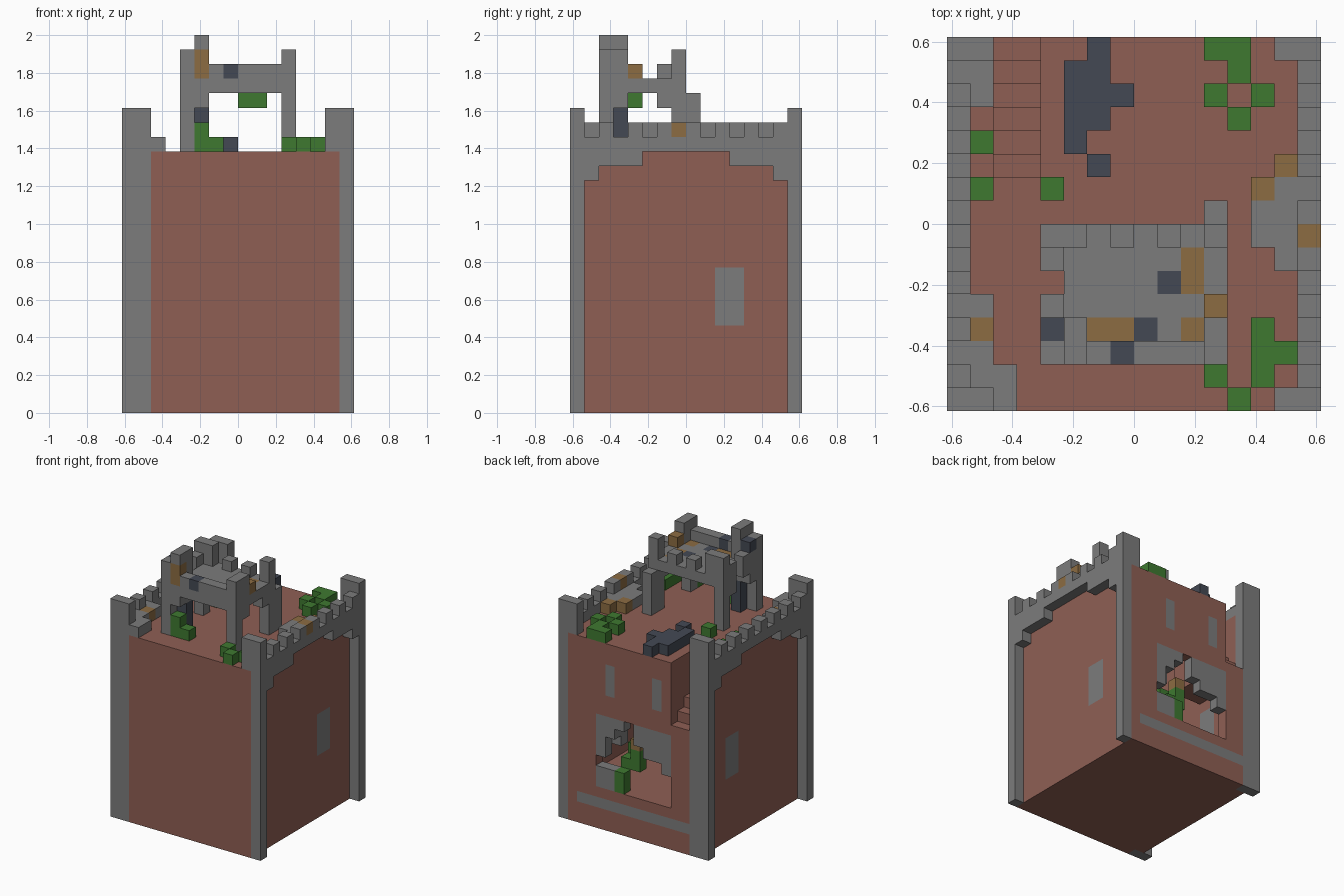
import bpy
import bmesh
from mathutils import Vector

cube = bpy.data.objects.get("Cube")
if cube:
    bpy.data.objects.remove(cube, do_unlink=True)

U = 2 / 26            # edge of one building block
HALF = 8              # blocks from the centre to each side


def linear(c):
    c /= 255
    return c / 12.92 if c <= 0.04045 else ((c + 0.055) / 1.055) ** 2.4


def material(name, *rgb):
    m = bpy.data.materials.new(name)
    m.use_nodes = True
    col = [linear(c) for c in rgb] + [1]
    m.diffuse_color = col
    m.node_tree.nodes["Principled BSDF"].inputs["Base Color"].default_value = col
    return m


MATS = {
    "brick": material("red brick", 143, 95, 84),
    "stone": material("grey stone", 124, 124, 124),
    "leaf": material("green leaf", 62, 121, 48),
    "slate": material("dark slate", 68, 73, 84),
    "clay": material("ochre clay", 140, 108, 66),
}
NAMES = list(MATS)
cells = {}            # block position -> (part, colour)


def fill(part, colour, x, y, z):
    """Fill a box of blocks; each range is a number or a (start, end) pair."""
    spans = [range(*r) if isinstance(r, tuple) else range(r, r + 1) for r in (x, y, z)]
    for i in spans[0]:
        for j in spans[1]:
            for k in spans[2]:
                if part:
                    cells[i, j, k] = (part, colour)
                else:
                    cells.pop((i, j, k), None)


def carve(x, y, z):
    fill(None, None, x, y, z)


# Hollow brick keep with a floor and a roof deck
fill("keep", "brick", (1, 15), (0, 16), (0, 18))
carve((2, 14), (1, 15), (4, 17))

# Corner pillars, wider at the top on the left of the front
for j in (0, 15):
    fill("corner_pillars", "stone", (0, 2), j, (0, 21))
    fill("corner_pillars", "stone", 15, j, (0, 21))
    fill("corner_pillars", "stone", 14, j, (18, 21))

# Arched side parapets with alternating merlons
for i, first in ((0, 1), (15, 2)):
    for j in range(1, 15):
        base = 16 if j in (1, 14) else 17 if j < 5 or j > 10 else 18
        fill("side_parapets", "stone", i, j, (base, 19))
        if (j - first) % 2 == 0:
            fill("side_parapets", "stone", i, j, 19)
fill("side_parapets", "clay", 15, 7, 19)

# Low wall walk behind the parapets
fill("wall_walk", "stone", 1, (1, 5), 18)
fill("wall_walk", "stone", 1, (13, 15), 18)
fill("wall_walk", "stone", 2, (0, 2), 18)
fill("wall_walk", "stone", 14, (6, 10), 18)
fill("wall_walk", "stone", 13, (7, 9), 18)
for i, j in ((1, 3), (13, 9), (14, 10)):
    fill("wall_walk", "clay", i, j, 18)

# Side windows, back slits and back band
for i in (1, 14):
    fill("windows", "stone", i, (10, 12), (6, 10))
for i in (5, 10):
    fill("windows", "stone", i, 15, (13, 16))
fill("back_band", "stone", (2, 14), 15, 2)

# Ragged breach in the back wall, seen from behind
BREACH = ["###.####", "##..####", "#....###", "#......#", "........", "##......", "##......"]
for r, row in enumerate(BREACH):
    for c, mark in enumerate(row):
        carve(11 - c, 15, 10 - r)
        if mark == "#":
            fill("breach_frame", "stone", 11 - c, 15, 10 - r)
fill("breach_frame", "stone", 10, 14, (8, 10))
fill("breach_frame", "clay", 8, 14, 8)
fill("breach_vine", "leaf", 9, 15, (4, 6))
fill("breach_vine", "leaf", 9, 14, 6)
fill("breach_vine", "leaf", 8, 14, (6, 8))
fill("breach_vine", "leaf", (8, 10), 13, 7)

# Stair from the deck down to a gap in the back wall
fill("stair", "brick", 4, (10, 16), (11, 18))
for n in range(6):
    fill("stair", "brick", (2, 4), 10 + n, (11, 17 - n))
    carve((2, 4), 10 + n, (17 - n, 18))

# Turret legs, brackets and platform
T = "turret"
for i in (4, 11):
    for j in (2, 7):
        fill(T, "stone", i, j, (18, 25))
fill(T, "stone", 11, 8, (18, 22))
fill(T, "stone", (4, 6), (2, 4), 21)
fill(T, "stone", 11, 3, (21, 25))
for i in (4, 11):
    fill(T, "stone", i, 6, (21, 23))
fill(T, "stone", (5, 11), (2, 8), 22)
fill(T, "stone", (4, 12), (2, 5), 22)
fill(T, "stone", 11, 5, 22)
fill(T, "stone", (4, 12), 2, 23)

# Turret battlements and corner spires
for i in (5, 7, 9):
    fill(T, "stone", i, 7, 23)
for j in (4, 6):
    fill(T, "stone", 4, j, 23)
fill(T, "stone", 4, (2, 4), (23, 25))
fill(T, "stone", 5, (2, 4), (22, 26))
fill(T, "stone", 5, 7, (23, 25))

# Coloured turret blocks
fill(T, "clay", 5, 2, (23, 25))
fill(T, "clay", 11, 4, 23)
fill(T, "clay", (6, 8), 3, 22)
fill(T, "clay", 10, 3, 22)
fill(T, "clay", 10, (5, 7), 22)
fill(T, "slate", 7, 2, 23)
fill(T, "slate", 8, 3, 22)
fill(T, "slate", 9, 5, 22)
fill(T, "slate", 4, 3, 24)
fill(T, "slate", 5, 3, (18, 21))

# Plants on the deck and under the turret
PLANTS = [(11, 1), (12, 0), (13, 1), (13, 2), (13, 3), (14, 2), (11, 15), (12, 15),
          (12, 14), (11, 13), (13, 13), (12, 12), (1, 9), (1, 11), (4, 9), (6, 2)]
for i, j in PLANTS:
    fill("plants", "leaf", i, j, 18)
fill("plants", "leaf", 5, 2, (18, 20))
fill("plants", "leaf", (8, 10), 4, 21)

# Slate rubble on the deck
fill("rubble", "slate", 5, (11, 15), 18)
fill("rubble", "slate", 6, (12, 16), 18)
fill("rubble", "slate", 7, 13, 18)
fill("rubble", "slate", 6, 10, 18)


def corners(cell, axis, side):
    """Four corners of one block face, wound outwards."""
    a, b = (axis + 1) % 3, (axis + 2) % 3
    loop = []
    for da, db in ((0, 0), (1, 0), (1, 1), (0, 1)):
        p = list(cell)
        p[axis] += side
        p[a] += da
        p[b] += db
        loop.append(tuple(p))
    return loop if side else loop[::-1]


# Skin each part with the exposed faces of its blocks
for part in sorted({p for p, _ in cells.values()}):
    bm = bmesh.new()
    verts = {}
    for cell, (owner, colour) in cells.items():
        if owner != part:
            continue
        for axis in range(3):
            for side in (0, 1):
                near = list(cell)
                near[axis] += 2 * side - 1
                if tuple(near) in cells:
                    continue
                ring = []
                for p in corners(cell, axis, side):
                    if p not in verts:
                        verts[p] = bm.verts.new(Vector((p[0] - HALF, p[1] - HALF, p[2])) * U)
                    ring.append(verts[p])
                bm.faces.new(ring).material_index = NAMES.index(colour)
    bmesh.ops.dissolve_limit(bm, angle_limit=0.01, verts=bm.verts[:], edges=bm.edges[:],
                             delimit={"MATERIAL"})
    mesh = bpy.data.meshes.new(part)
    bm.to_mesh(mesh)
    bm.free()
    for m in MATS.values():
        mesh.materials.append(m)
    bpy.context.collection.objects.link(bpy.data.objects.new(part, mesh))
